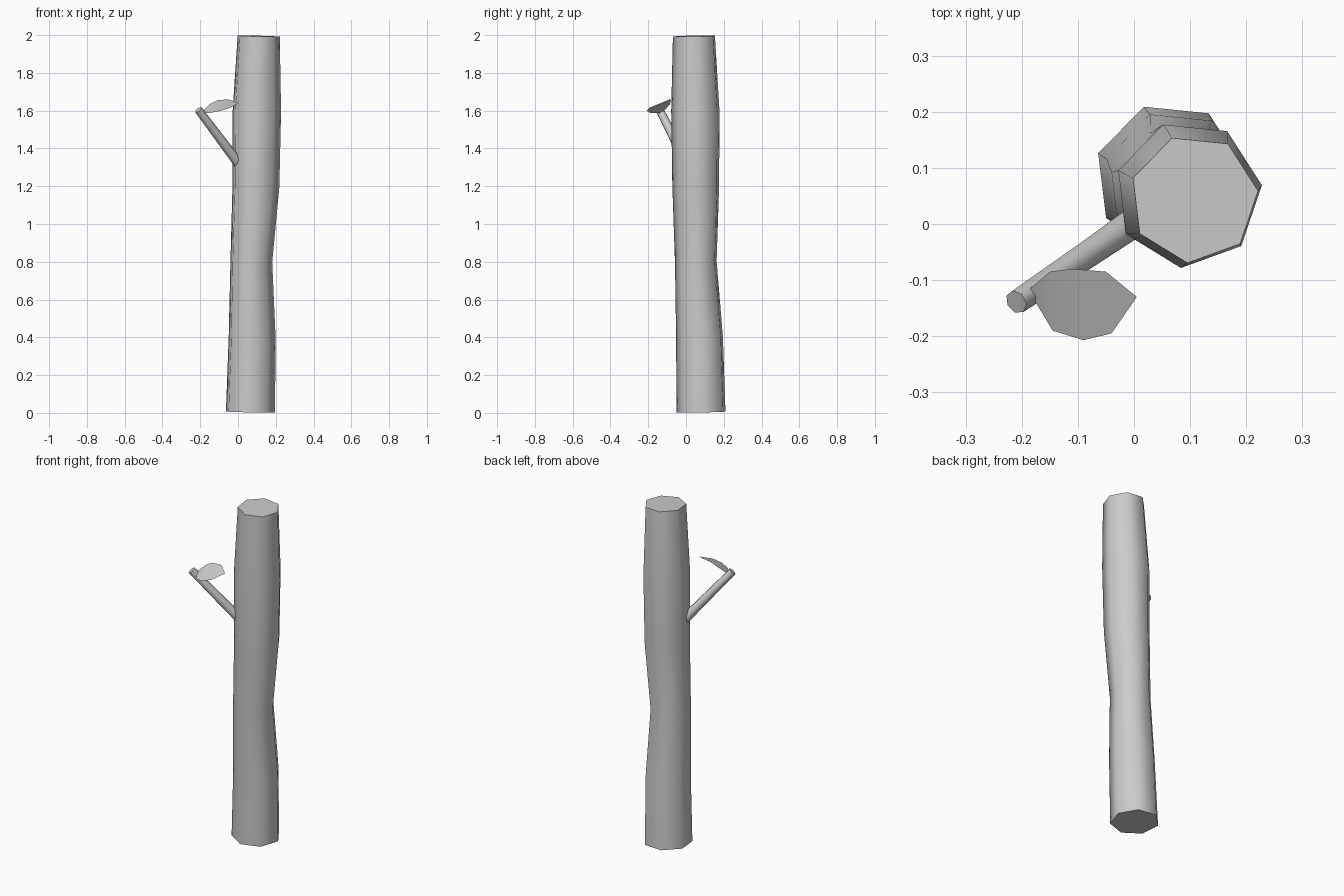
import bpy, math
from mathutils import Vector

if "Cube" in bpy.data.objects:
    bpy.data.objects.remove(bpy.data.objects["Cube"])


def add_object(name, verts, faces):
    mesh = bpy.data.meshes.new(name)
    mesh.from_pydata(verts, [], faces)
    mesh.update()
    obj = bpy.data.objects.new(name, mesh)
    bpy.context.collection.objects.link(obj)
    return obj


def tube(name, path, sides=7, phase=7):
    """Capped tube through (x, y, z, radius) points, rings square to the path."""
    pts = [Vector(p[:3]) for p in path]
    verts, faces = [], []
    for i, p in enumerate(path):
        t = (pts[min(i + 1, len(pts) - 1)] - pts[max(i - 1, 0)]).normalized()
        u = (Vector((1, 0, 0)) - t * t.x).normalized()
        v = t.cross(u)
        for k in range(sides):
            a = math.radians(phase) + math.tau * k / sides
            verts.append(pts[i] + (u * math.cos(a) + v * math.sin(a)) * p[3])
    for i in range(len(path) - 1):
        for k in range(sides):
            a, b = i * sides + k, i * sides + (k + 1) % sides
            faces.append((a, b, b + sides, a + sides))
    faces.append(tuple(reversed(range(sides))))
    faces.append(tuple(range(len(verts) - sides, len(verts))))
    obj = add_object(name, verts, faces)
    # Smooth sides, crisp cut ends
    bpy.ops.object.select_all(action='DESELECT')
    obj.select_set(True)
    bpy.context.view_layer.objects.active = obj
    bpy.ops.object.shade_smooth_by_angle(angle=math.radians(60))
    return obj


# Slightly crooked trunk
tube("trunk", [
    (0.063, 0.083, 0.005, 0.134),
    (0.072, 0.075, 0.40, 0.128),
    (0.068, 0.055, 0.80, 0.114),
    (0.092, 0.055, 1.20, 0.128),
    (0.097, 0.053, 1.60, 0.132),
    (0.107, 0.045, 1.995, 0.115),
])

# Cut twig stub rising from the trunk
tube("twig", [
    (0.03, 0.025, 1.285, 0.029),
    (-0.09, -0.058, 1.445, 0.025),
    (-0.21, -0.139, 1.605, 0.022),
])

# Single leaf: back edge and front edge meeting at the tip
back = [(-0.185, -0.115, 1.60), (-0.15, -0.085, 1.635),
        (-0.11, -0.08, 1.655), (-0.05, -0.085, 1.66)]
front = [(-0.175, -0.14, 1.587), (-0.145, -0.19, 1.588),
         (-0.09, -0.207, 1.60), (-0.04, -0.195, 1.615)]
tip = [(0.005, -0.13, 1.64)]
n = len(back)
leaf_faces = [(n + i, n + i + 1, i + 1, i) for i in range(n - 1)]
leaf_faces.append((2 * n - 1, 2 * n, n - 1))
leaf = add_object("leaf", back + front + tip, leaf_faces)
leaf.data.shade_smooth()
